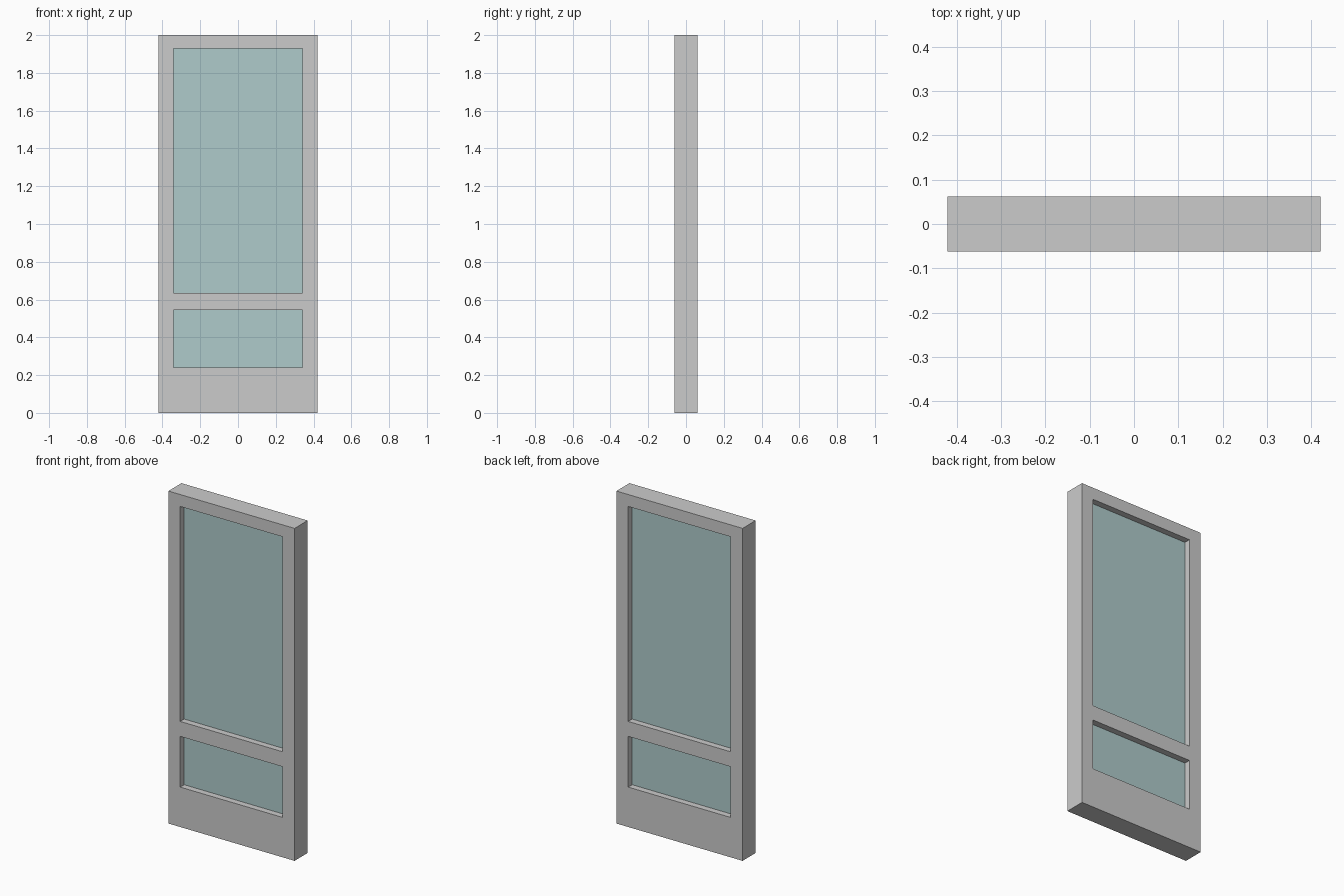
import bpy, bmesh
from mathutils import Vector

if "Cube" in bpy.data.objects:
    bpy.data.objects.remove(bpy.data.objects["Cube"])

HALF_DEPTH = 0.062      # frame half thickness
PANE_HALF = 0.024       # glass half thickness
XS = [-0.42, -0.341, 0.341, 0.42]
ZS = [0.0, 0.24, 0.545, 0.635, 1.928, 2.0]
OPENINGS = {"lower_pane": 1, "upper_pane": 3}   # row of each opening


def slab(name, xs, zs, half, holes=(), mat=None):
    """Flat panel on an x/z grid, with some middle cells left open, given thickness."""
    bm = bmesh.new()
    grid = [[bm.verts.new((x, -half, z)) for x in xs] for z in zs]
    for r in range(len(zs) - 1):
        for c in range(len(xs) - 1):
            if (r, c) not in holes:
                bm.faces.new((grid[r][c], grid[r][c + 1],
                              grid[r + 1][c + 1], grid[r + 1][c]))
    ext = bmesh.ops.extrude_face_region(bm, geom=bm.faces[:], use_keep_orig=True)
    moved = [g for g in ext["geom"] if isinstance(g, bmesh.types.BMVert)]
    bmesh.ops.translate(bm, verts=moved, vec=Vector((0, 2 * half, 0)))
    bmesh.ops.recalc_face_normals(bm, faces=bm.faces[:])
    mesh = bpy.data.meshes.new(name)
    bm.to_mesh(mesh)
    bm.free()
    obj = bpy.data.objects.new(name, mesh)
    bpy.context.collection.objects.link(obj)
    if mat:
        mesh.materials.append(mat)
    return obj


# Door frame: stiles, rails and kick board in one piece
slab("door_frame", XS, ZS, HALF_DEPTH, holes={(r, 1) for r in OPENINGS.values()})

# Tinted glass set midway into each opening
glass = bpy.data.materials.new("tinted_glass")
glass.diffuse_color = (0.43, 0.6, 0.6, 1.0)
glass.use_nodes = True
glass.node_tree.nodes["Principled BSDF"].inputs["Base Color"].default_value = glass.diffuse_color
for name, row in OPENINGS.items():
    slab(name, XS[1:3], ZS[row:row + 2], PANE_HALF, mat=glass)
